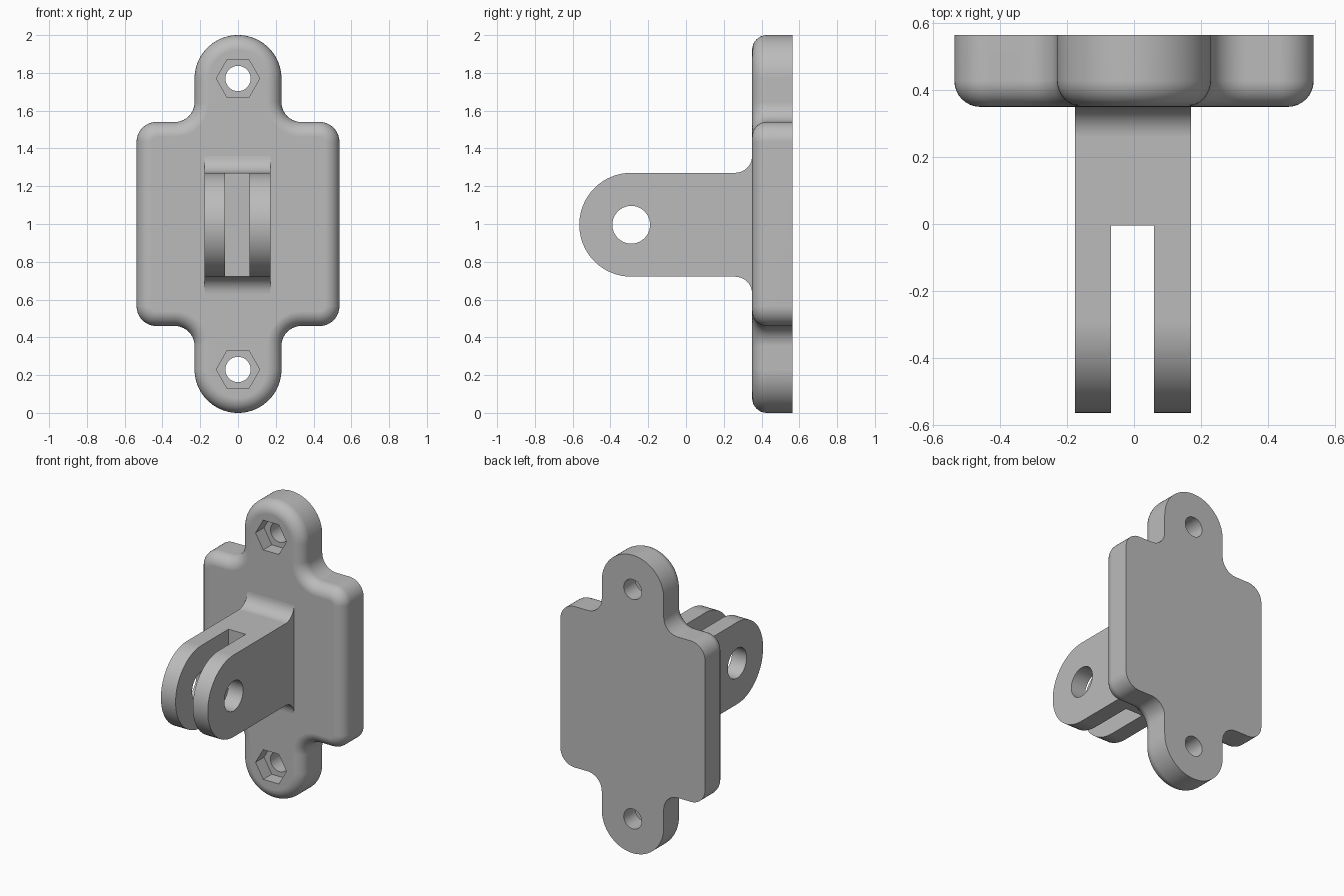
import bpy, bmesh
from math import sin, cos, pi, radians

cube = bpy.data.objects.get("Cube")
if cube:
    bpy.data.objects.remove(cube, do_unlink=True)

grey = bpy.data.materials.new("plain grey")
grey.use_nodes = True
colour = (0.5, 0.5, 0.5, 1)
grey.diffuse_color = colour
grey.node_tree.nodes["Principled BSDF"].inputs["Base Color"].default_value = colour


def arc(cx, cy, r, start, end, steps):
    """Points on an arc, angles in degrees."""
    angles = [radians(start + (end - start) * i / steps) for i in range(steps + 1)]
    return [(cx + r * cos(a), cy + r * sin(a)) for a in angles]


def loft(name, rings):
    """Solid skinned through rings of equal length, capped at both ends."""
    bm = bmesh.new()
    loops = [[bm.verts.new(p) for p in ring] for ring in rings]
    n = len(loops[0])
    for a, b in zip(loops, loops[1:]):
        for i in range(n):
            j = (i + 1) % n
            bm.faces.new((a[i], a[j], b[j], b[i]))
    bm.faces.new(loops[0])
    bm.faces.new(loops[-1])
    bmesh.ops.recalc_face_normals(bm, faces=bm.faces)
    mesh = bpy.data.meshes.new(name)
    bm.to_mesh(mesh)
    bm.free()
    obj = bpy.data.objects.new(name, mesh)
    bpy.context.collection.objects.link(obj)
    mesh.materials.append(grey)
    return obj


def prism_x(name, yz, lo, hi):
    return loft(name, [[(x, y, z) for y, z in yz] for x in (lo, hi)])


def prism_y(name, xz, lo, hi):
    return loft(name, [[(x, y, z) for x, z in xz] for y in (lo, hi)])


def cut(obj, cutters):
    """Subtract the cutters, then remove them."""
    bpy.context.view_layer.objects.active = obj
    for c in cutters:
        mod = obj.modifiers.new("cut", 'BOOLEAN')
        mod.operation = 'DIFFERENCE'
        mod.solver = 'EXACT'
        mod.object = c
        bpy.ops.object.modifier_apply(modifier=mod.name)
        bpy.data.objects.remove(c, do_unlink=True)


def smooth(obj):
    bpy.ops.object.select_all(action='DESELECT')
    obj.select_set(True)
    bpy.context.view_layer.objects.active = obj
    bpy.ops.object.shade_smooth_by_angle(angle=radians(30))
    mod = obj.modifiers.new("flat face shading", 'WEIGHTED_NORMAL')
    mod.keep_sharp = True


# Main dimensions
MID, HALF_W, HALF_H = 1.0, 0.537, 0.54
TAB_R, BOLT_Z, CORNER = 0.23, 0.77, 0.105
FRONT, BACK, ROUND = 0.35, 0.565, 0.078


def outline(d):
    """Plate outline shrunk by d."""
    q = arc(HALF_W - CORNER, HALF_H - CORNER, CORNER - d, 0, 90, 10)
    q += arc(TAB_R + CORNER, HALF_H + CORNER, CORNER + d, 270, 180, 10)
    q += arc(0, BOLT_Z, TAB_R - d, 0, 90, 20)
    top = q + [(-x, z) for x, z in reversed(q[:-1])]
    full = top + [(-x, -z) for x, z in top]
    return [(x, MID + z) for x, z in full]


# Mounting plate with rounded front edge
rings = [[(x, BACK, z) for x, z in outline(0)]]
for i in range(9):
    a = i / 8 * pi / 2
    y = FRONT + ROUND * (1 - sin(a))
    rings.append([(x, y, z) for x, z in outline(ROUND * (1 - cos(a)))])
plate = loft("mounting_plate", rings)

# Bolt holes with hexagonal nut pockets
cutters = []
for s in (-1, 1):
    z = MID + s * BOLT_Z
    cutters.append(prism_y("bolt_cutter", arc(0, z, 0.067, 0, 360, 32)[:-1], 0, 1))
    cutters.append(prism_y("nut_cutter", arc(0, z, 0.115, 0, 360, 6)[:-1], 0, FRONT + 0.09))
cut(plate, cutters)
smooth(plate)

# Forked lug, flared where it meets the plate
LUG_Y, LUG_Z, LUG_R, FLARE = -0.29, 0.996, 0.275, 0.09
profile = arc(LUG_Y, LUG_Z, LUG_R, 90, 270, 32)
profile += arc(FRONT - FLARE, LUG_Z - LUG_R - FLARE, FLARE, 90, 0, 10)
profile += [(FRONT + 0.03, LUG_Z - LUG_R - FLARE), (FRONT + 0.03, LUG_Z + LUG_R + FLARE)]
profile += arc(FRONT - FLARE, LUG_Z + LUG_R + FLARE, FLARE, 0, -90, 10)
lug = prism_x("forked_lug", profile, -0.177, 0.171)

# Slot between the prongs and the pin hole across them
slot = prism_x("slot_cutter", [(-1, 0), (-0.004, 0), (-0.004, 2), (-1, 2)], -0.068, 0.06)
pin = prism_x("pin_cutter", arc(LUG_Y, LUG_Z, 0.1, 0, 360, 40)[:-1], -1, 1)
cut(lug, [slot, pin])
smooth(lug)
